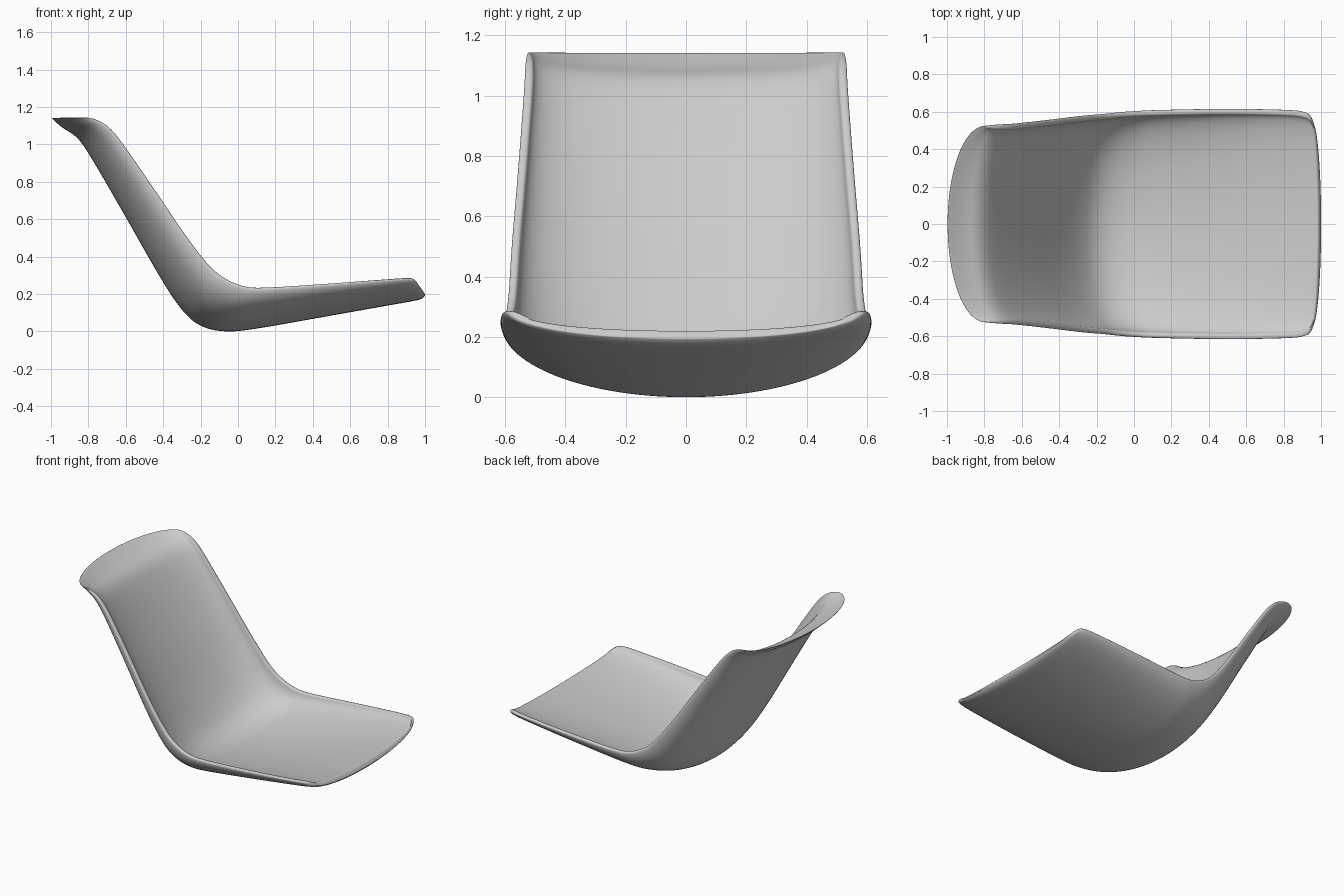
import bpy
import bmesh
import math
from mathutils import Vector

cube = bpy.data.objects.get("Cube")
if cube:
    bpy.data.objects.remove(cube, do_unlink=True)

# Stations from the headrest lip to the front edge of the seat:
# underside centre x, z; rim x, z; half width; thickness at the centre
STATIONS = [
    (-1.0, 1.143, -.8, 1.143, .525, .006),
    (-.94, 1.09, -.76, 1.133, .53, .03),
    (-.86, 1.035, -.7, 1.1, .535, .045),
    (-.78, .92, -.62, 1.01, .54, .05),
    (-.6, .61, -.44, .75, .56, .05),
    (-.42, .295, -.28, .515, .58, .05),
    (-.3, .115, -.16, .36, .59, .05),
    (-.2, .03, -.07, .285, .6, .05),
    (-.07, 0, .03, .243, .607, .05),
    (.1, .015, .15, .235, .612, .05),
    (.5, .085, .5, .257, .618, .05),
    (.85, .147, .82, .281, .612, .05),
    (.95, .165, .91, .286, .6, .05),
    (.985, .177, .94, .28, .58, .045),
    (1.003, .195, .955, .265, .54, .03),
]
STEPS = 4
COLUMNS = 32
RIM = .03


def smooth_stations(stations):
    """Catmull-Rom interpolation through every station."""
    rows = [Vector(s) for s in stations]
    padded = [rows[0] * 2 - rows[1]] + rows + [rows[-1] * 2 - rows[-2]]
    result = []
    for a, b, c, d in zip(padded, padded[1:], padded[2:], padded[3:]):
        for k in range(STEPS):
            t = k / STEPS
            result.append(b + ((c - a) * t
                               + (a * 2 - b * 5 + c * 4 - d) * t ** 2
                               + (b * 3 - a - c * 3 + d) * t ** 3) / 2)
    return result + [rows[-1]]


def section(station):
    """Closed cross-section: elliptical underside, then the upper face back."""
    cx, cz, rx, rz, width, thickness = station
    centre, rim = Vector((cx, 0, cz)), Vector((rx, 0, rz))
    inner = centre + (rim - centre).normalized() * thickness
    rim_width = RIM * min(1, thickness / .05)

    def arc(base, half):
        points = []
        for i in range(COLUMNS + 1):
            angle = math.pi * (i / COLUMNS - .5)
            point = base.lerp(rim, 1 - math.cos(angle))
            point.y = half * math.sin(angle)
            points.append(point)
        return points

    return arc(centre, width) + arc(inner, width - rim_width)[::-1]


# Light grey plastic
grey = bpy.data.materials.new("light_grey")
grey.use_nodes = True
colour = (.6, .6, .6, 1)
grey.diffuse_color = colour
grey.node_tree.nodes["Principled BSDF"].inputs["Base Color"].default_value = colour

# Skin the sections into one closed shell
bm = bmesh.new()
rings = [[bm.verts.new(p) for p in section(s)] for s in smooth_stations(STATIONS)]
count = len(rings[0])
for first, second in zip(rings, rings[1:]):
    for i in range(count):
        j = (i + 1) % count
        bm.faces.new((first[i], first[j], second[j], second[i]))

# Close the lip and the front edge with strips between both faces
for ring in (rings[0], rings[-1]):
    for i in range(COLUMNS):
        bm.faces.new((ring[i], ring[i + 1], ring[count - i - 2], ring[count - i - 1]))
bmesh.ops.recalc_face_normals(bm, faces=bm.faces)

mesh = bpy.data.meshes.new("seat_shell")
bm.to_mesh(mesh)
bm.free()
mesh.materials.append(grey)
for polygon in mesh.polygons:
    polygon.use_smooth = True
shell = bpy.data.objects.new("seat_shell", mesh)
bpy.context.collection.objects.link(shell)

# Round the rim
rounding = shell.modifiers.new("rounded_rim", 'SUBSURF')
rounding.levels = rounding.render_levels = 2
